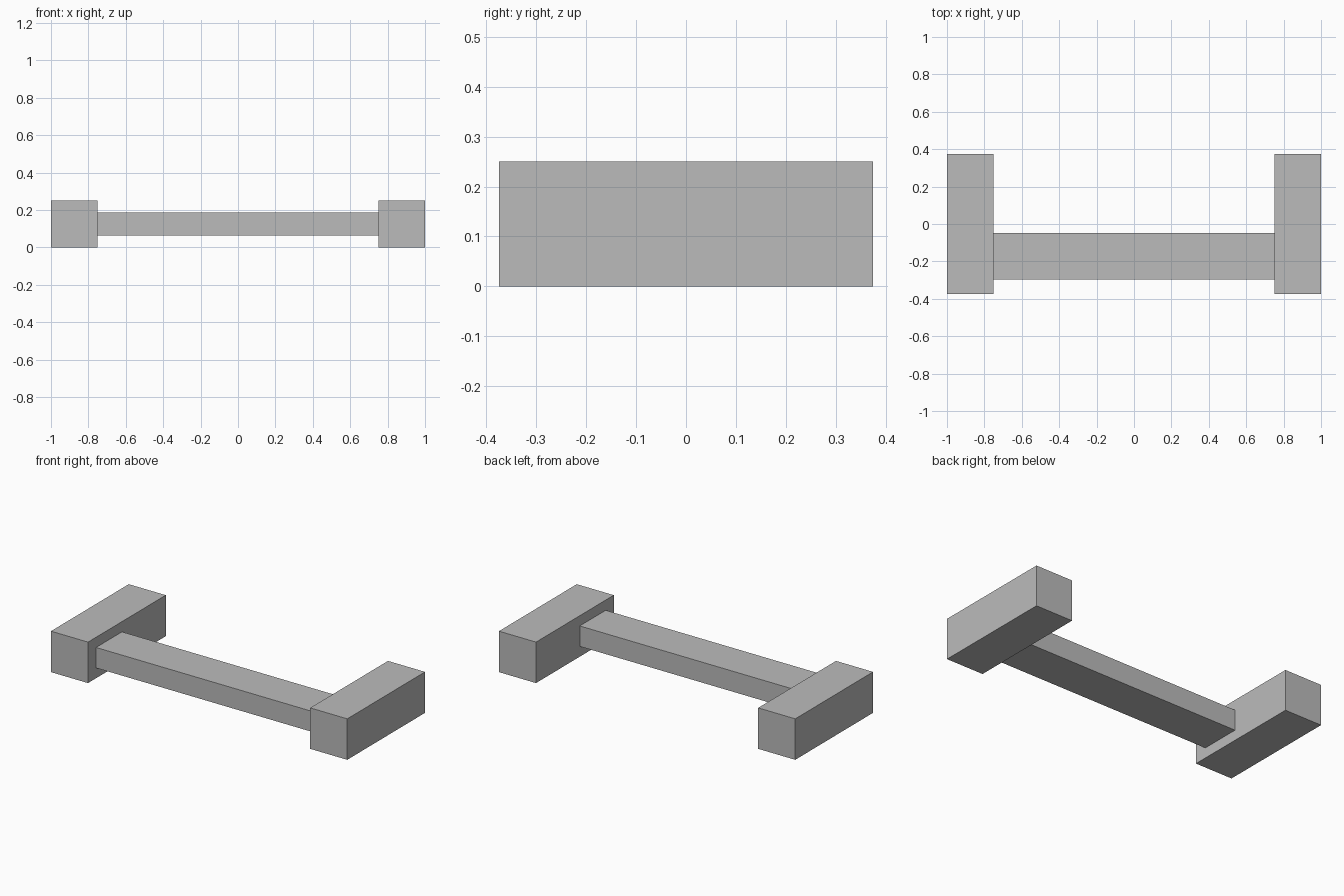
import bpy

cube = bpy.data.objects.get("Cube")
if cube:
    bpy.data.objects.remove(cube, do_unlink=True)

# Single plain grey
GREY = (0.5, 0.5, 0.5, 1.0)
grey = bpy.data.materials.new("plain_grey")
grey.use_nodes = True
grey.diffuse_color = GREY
grey.node_tree.nodes["Principled BSDF"].inputs["Base Color"].default_value = GREY


def block(name, centre, size):
    """Add a flat-faced box with its scale baked into the mesh."""
    bpy.ops.mesh.primitive_cube_add(size=1, location=centre)
    obj = bpy.context.object
    obj.name = name
    obj.data.name = name
    obj.scale = size
    bpy.ops.object.transform_apply(location=False, rotation=False, scale=True)
    obj.data.materials.append(grey)
    return obj


# End blocks resting on the ground
for side, name in ((-1, "right_end_block"), (1, "left_end_block")):
    block(name, (side * 0.875, 0, 0.125), (0.25, 0.75, 0.25))

# Flat bar joining the end blocks, set toward the front
block("cross_bar", (0, -0.172, 0.125), (1.5, 0.25, 0.125))
